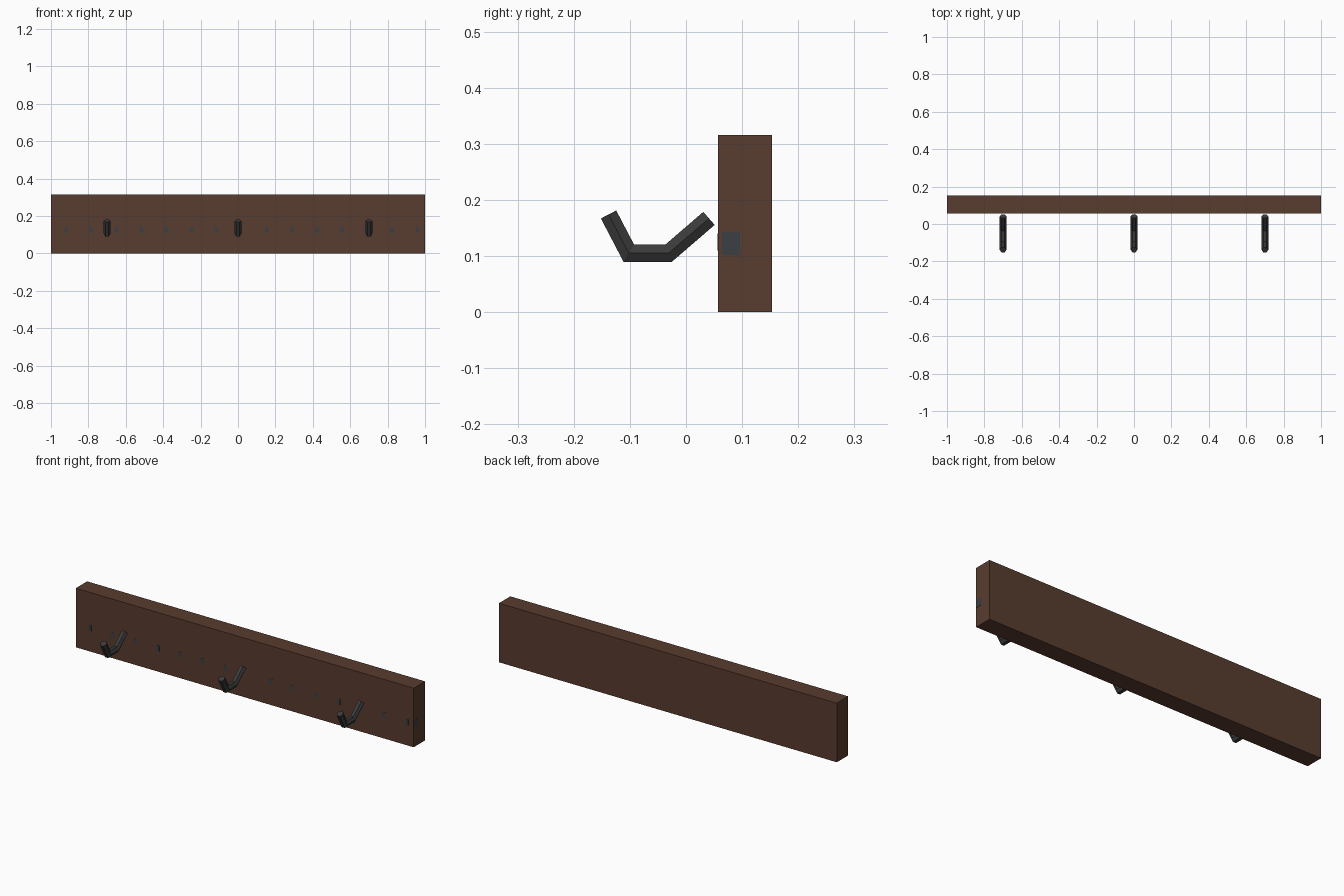
import bpy, bmesh, math
from mathutils import Vector

cube = bpy.data.objects.get("Cube")
if cube:
    bpy.data.objects.remove(cube)


def material(name, rgb):
    mat = bpy.data.materials.new(name)
    mat.use_nodes = True
    mat.diffuse_color = (*rgb, 1)
    mat.node_tree.nodes["Principled BSDF"].inputs["Base Color"].default_value = (*rgb, 1)
    return mat


wood = material("dark brown wood", (0.098, 0.045, 0.028))
iron = material("dark iron", (0.043, 0.043, 0.043))
slate = material("slate fleck", (0.045, 0.05, 0.055))


def add_object(name, bm, mats):
    bmesh.ops.recalc_face_normals(bm, faces=bm.faces)
    mesh = bpy.data.meshes.new(name)
    bm.to_mesh(mesh)
    bm.free()
    for mat in mats:
        mesh.materials.append(mat)
    obj = bpy.data.objects.new(name, mesh)
    bpy.context.collection.objects.link(obj)
    return obj


def box(name, low, high, mat):
    low, high = Vector(low), Vector(high)
    bm = bmesh.new()
    bmesh.ops.create_cube(bm, size=1)
    bmesh.ops.scale(bm, vec=high - low, verts=bm.verts)
    bmesh.ops.translate(bm, vec=(low + high) / 2, verts=bm.verts)
    return add_object(name, bm, [mat])


# Backboard
FRONT, BACK, HEIGHT = 0.057, 0.153, 0.316
box("backboard", (-1, FRONT, 0), (1, BACK, HEIGHT), wood)

# Painted flecks along the front and on the left end
for i in range(-7, 8):
    x = 0.02 + i * 0.134
    if i:
        box("front_fleck", (x - 0.01, FRONT - 0.001, 0.11), (x + 0.01, FRONT, 0.14), slate)
box("end_fleck", (1, 0.064, 0.102), (1.001, 0.096, 0.143), slate)

# Bent hook: a hexagonal bar with mitred corners, as (y, z) path points
PATH = [Vector(p) for p in ((0.041, 0.167), (-0.031, 0.105), (-0.102, 0.105), (-0.138, 0.174))]
RADIUS, SIDES = 0.0178, 6


def hook(name, x):
    bm = bmesh.new()
    rings = []
    for i, point in enumerate(PATH):
        before = (point - PATH[max(i - 1, 0)]).normalized()
        after = (PATH[min(i + 1, len(PATH) - 1)] - point).normalized()
        along = (before + after).normalized()
        stretch = 1 / along.dot(after if after.length else before)
        across = Vector((-along.y, along.x)) * stretch
        ring = []
        for k in range(SIDES):
            a = math.tau * k / SIDES
            p = point + across * RADIUS * math.sin(a)
            ring.append(bm.verts.new((x + RADIUS * math.cos(a), p.x, p.y)))
        rings.append(ring)
    for r, s in zip(rings, rings[1:]):
        for k in range(SIDES):
            n = (k + 1) % SIDES
            bm.faces.new((r[k], r[n], s[n], s[k]))
    bm.faces.new(rings[0])
    bm.faces.new(rings[-1])
    return add_object(name, bm, [iron])


for name, x in (("right_hook", -0.7), ("middle_hook", 0), ("left_hook", 0.7)):
    hook(name, x)
